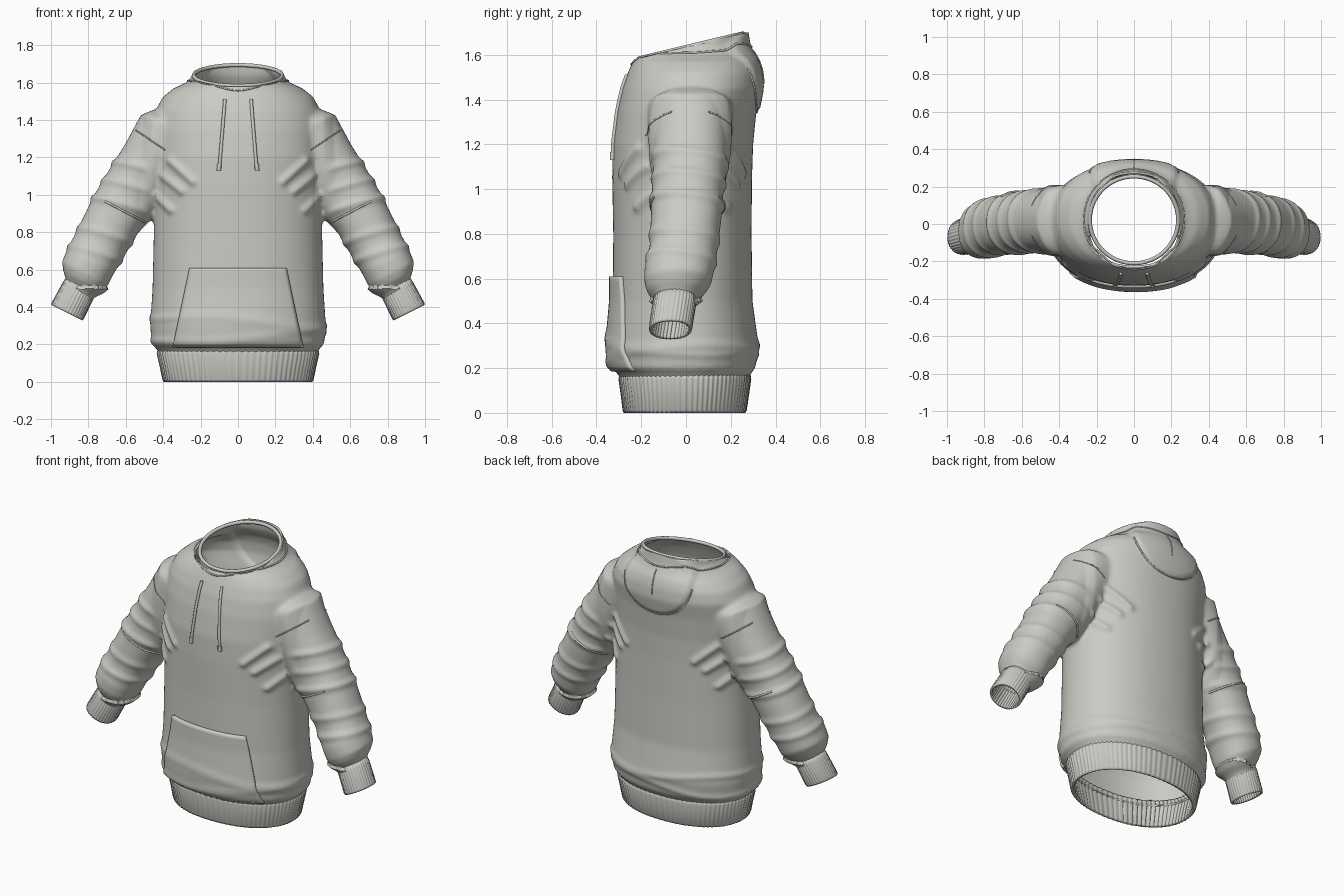
import bpy, bmesh, math
from mathutils import Vector
from mathutils.bvhtree import BVHTree

cube = bpy.data.objects.get("Cube")
if cube:
    bpy.data.objects.remove(cube)

cloth = bpy.data.materials.new("warm_grey_cloth")
cloth.use_nodes = True
COLOUR = (0.6, 0.6, 0.56, 1)
cloth.diffuse_color = COLOUR
bsdf = next(n for n in cloth.node_tree.nodes if n.type == 'BSDF_PRINCIPLED')
bsdf.inputs["Base Color"].default_value = COLOUR
bsdf.inputs["Roughness"].default_value = 0.9

AXIS = Vector((0.447, 0, -0.894))    # direction down the left sleeve
ACROSS = Vector((0.894, 0, 0.447))
X, Y = Vector((1, 0, 0)), Vector((0, 1, 0))


def finish(name, bm, thickness=0):
    mesh = bpy.data.meshes.new(name)
    bm.to_mesh(mesh)
    bm.free()
    ob = bpy.data.objects.new(name, mesh)
    bpy.context.collection.objects.link(ob)
    mesh.materials.append(cloth)
    if thickness:
        mod = ob.modifiers.new("Thickness", 'SOLIDIFY')
        mod.thickness, mod.offset = thickness, -1
    bpy.ops.object.select_all(action='DESELECT')
    ob.select_set(True)
    bpy.context.view_layer.objects.active = ob
    bpy.ops.object.shade_smooth_by_angle(angle=math.radians(50))
    return ob


def loft(bm, rings, n, side=1, caps=True, ribs=0, depth=0):
    """Join rings of (centre, u axis, v axis, u radius, v radius)."""
    loops = []
    for c, u, v, ru, rv in rings:
        loop = []
        for i in range(n):
            a = math.tau * i / n
            k = 1 + depth * math.cos(ribs * a)
            ca, sa = math.cos(a), math.sin(a)
            p = c + u * math.copysign(abs(ca) ** 0.92, ca) * ru * k \
                  + v * math.copysign(abs(sa) ** 0.92, sa) * rv * k
            loop.append(bm.verts.new((p.x * side, p.y, p.z)))
        loops.append(loop)
    for a, b in zip(loops, loops[1:]):
        for i in range(n):
            j = (i + 1) % n
            bm.faces.new((a[i], a[j], b[j], b[i]))
    if caps:
        bm.faces.new(loops[0])
        bm.faces.new(loops[-1])


def level(z, hx, front, back):
    return Vector((0, (front + back) / 2, z)), X, Y, hx, (back - front) / 2


def across(x, z, y, ru, ry):
    return Vector((x, y, z)), ACROSS, Y, ru, ry


# Torso and sleeve volumes
torso = [level(*r) for r in (
    (0.11, .40, -.275, .27), (0.17, .43, -.30, .285), (0.2, .46, -.335, .31),
    (0.3, .47, -.345, .325), (0.5, .457, -.327, .297), (0.8, .45, -.325, .293),
    (1.05, .45, -.33, .295), (1.2, .45, -.328, .30), (1.35, .45, -.308, .315),
    (1.45, .44, -.285, .335), (1.52, .405, -.26, .33), (1.57, .345, -.238, .315),
    (1.6, .275, -.22, .295), (1.64, .242, -.213, .275), (1.8, .235, -.21, .25))]
sleeve = [across(*r) for r in (
    (.20, 1.40, .02, .14, .17), (.36, 1.36, .02, .19, .19), (.46, 1.2, .018, .178, .185),
    (.55, 1.06, .015, .175, .18), (.61, .96, .005, .175, .177), (.67, .86, 0, .168, .175),
    (.735, .74, -.01, .162, .17), (.79, .64, -.03, .158, .174),
    (.82, .575, -.037, .156, .166), (.835, .53, -.045, .13, .14),
    (.85, .495, -.05, .095, .1), (.88, .44, -.057, .08, .08))]
bm = bmesh.new()
loft(bm, torso, 72)
for side in (1, -1):
    loft(bm, sleeve, 48, side)
bmesh.ops.recalc_face_normals(bm, faces=bm.faces)
body = finish("sweatshirt_body", bm)
remesh = body.modifiers.new("Blend", 'REMESH')
remesh.mode, remesh.voxel_size = 'VOXEL', 0.0125
relax = body.modifiers.new("Relax", 'SMOOTH')
relax.factor, relax.iterations = 0.5, 8
depsgraph = bpy.context.evaluated_depsgraph_get()
blended = bpy.data.meshes.new_from_object(body.evaluated_get(depsgraph))
bpy.data.objects.remove(body)

# Cut the neck, hem and wrist openings
bm = bmesh.new()
bm.from_mesh(blended)


def cut(point, normal, rule):
    faces = [f for f in bm.faces if rule(f.calc_center_median())]
    geom = set(faces) | {e for f in faces for e in f.edges} | {v for f in faces for v in f.verts}
    bmesh.ops.bisect_plane(bm, geom=list(geom), plane_co=point, plane_no=normal, clear_outer=True)


cut((0, .02, 1.64), (0, -.24, 1), lambda p: abs(p.x) < .4 and p.z > 1.4)
cut((0, 0, .145), (0, 0, -1), lambda p: abs(p.x) < .55 and p.z < .3)
for side in (1, -1):
    cut((.86 * side, 0, .475), (AXIS.x * side, 0, AXIS.z), lambda p: p.x * side > .6 and p.z < .62)


# Soft folds in the cloth
def ridge(d, width):
    return math.exp(-(d / width) ** 2)


def segment_distance(x, z, x1, z1, x2, z2):
    a, d, p = Vector((x1, z1)), Vector((x2 - x1, z2 - z1)), Vector((x, z))
    t = max(0, min(1, (p - a).dot(d) / d.length_squared))
    return (p - a - d * t).length


FOLDS = ((.36, 1.18, .24, 1.07), (.40, 1.10, .30, 1.02), (.44, 1.0, .36, .92))
bm.normal_update()
moves = []
for v in bm.verts:
    x, y, z = abs(v.co.x), v.co.y, v.co.z
    rel = Vector((x - .36, 0, z - 1.36))
    along, over = rel.dot(AXIS), rel.dot(ACROSS)
    push = 0
    if x > .46 and z > .5:
        mask = min(1, (x - .46) / .06)
        for t, amp in ((.27, .011), (.38, .01), (.49, .012), (.67, .008), (.78, .009)):
            push += mask * amp * (ridge(along - t - .15 * over - .1 * y, .022) - .35)
    elif x < .48:
        for f in FOLDS:
            push += .016 * ridge(segment_distance(x, z, *f), .02)
        if z < .45:
            wave = .03 * math.sin(5 * v.co.x + 2 * y)
            push += .007 * (ridge(z - .24 - wave, .018) + ridge(z - .32 + wave, .02))
        if y > .05 and z > 1.2:
            # Folded hood panel on the back
            r = math.hypot(x / .24, (z - 1.54) / .2)
            push += .014 * max(0, min(1, (1 - r) * 8))
    moves.append(v.normal * push)
for v, m in zip(bm.verts, moves):
    v.co += m
surface = BVHTree.FromBMesh(bm)
finish("sweatshirt_body", bm, 0.012)


def drape(x, z, face, lift=0.0):
    """Point on the cloth, seen from the front (-1) or the back (1)."""
    hit = surface.ray_cast(Vector((x, 2 * face, z)), Vector((0, -face, 0)))[0]
    return Vector((x, (hit.y if hit else 0) + lift * face, z))


def tube(name, points, radius, closed=False):
    curve = bpy.data.curves.new(name, 'CURVE')
    curve.dimensions = '3D'
    curve.bevel_depth, curve.bevel_resolution, curve.use_fill_caps = radius, 2, True
    line = curve.splines.new('POLY')
    line.points.add(len(points) - 1)
    for p, co in zip(line.points, points):
        p.co = (*co, 1)
    line.use_cyclic_u = closed
    temp = bpy.data.objects.new(name, curve)
    bpy.context.collection.objects.link(temp)
    dg = bpy.context.evaluated_depsgraph_get()
    tube_bm = bmesh.new()
    tube_bm.from_mesh(bpy.data.meshes.new_from_object(temp.evaluated_get(dg)))
    bpy.data.objects.remove(temp)
    finish(name, tube_bm)


def draped_line(name, x1, z1, x2, z2, face, radius, lift=0.0, n=24):
    tube(name, [drape(x1 + (x2 - x1) * i / n, z1 + (z2 - z1) * i / n, face, lift)
                for i in range(n + 1)], radius)


# Ribbed hem and cuffs
hem = [level(*r) for r in ((0, .395, -.277, .263), (.012, .402, -.282, .27), (.08, .416, -.29, .28),
                           (.15, .432, -.3, .29), (.17, .428, -.297, .287), (.185, .41, -.28, .27))]
bm = bmesh.new()
loft(bm, hem, 480, caps=False, ribs=80, depth=.006)
bmesh.ops.recalc_face_normals(bm, faces=bm.faces)
finish("ribbed_hem", bm, 0.018)
cuff = [across(*r) for r in ((.838, .522, -.05, .088, .092), (.855, .488, -.052, .092, .097),
                             (.91, .38, -.069, .095, .096), (.915, .37, -.07, .092, .093))]
for side, word in ((1, "left"), (-1, "right")):
    bm = bmesh.new()
    loft(bm, cuff, 216, side, caps=False, ribs=36, depth=.015)
    bmesh.ops.recalc_face_normals(bm, faces=bm.faces)
    finish(word + "_ribbed_cuff", bm, 0.012)

    # Drawstring with knotted end, shoulder and sleeve seams
    draped_line(word + "_drawstring", .07 * side, 1.51, .1 * side, 1.14, -1, .009, .004)
    draped_line(word + "_drawstring_end", .1 * side, 1.165, .102 * side, 1.13, -1, .012, .006, 4)
    for face, where in ((-1, "front"), (1, "back")):
        draped_line(f"{word}_{where}_shoulder_seam", .545 * side, 1.345, .39 * side, 1.24, face, .004)
        draped_line(f"{word}_{where}_sleeve_fold", .71 * side, .965, .5 * side, .855, face, .006)

# Front pouch pocket following the belly
bm = bmesh.new()
NU, NV = 32, 20
grid = []
for j in range(NV + 1):
    z = .185 + .425 * j / NV
    half = .35 - .09 * j / NV
    grid.append([bm.verts.new(drape(half * (2 * i / NU - 1), z, -1, .017)) for i in range(NU + 1)])
for j in range(NV):
    for i in range(NU):
        bm.faces.new((grid[j][i], grid[j][i + 1], grid[j + 1][i + 1], grid[j + 1][i]))
finish("pouch_pocket", bm, 0.024)

# Collar rim, collar seam and hood panel seams
ring = [(math.cos(math.tau * i / 72), math.sin(math.tau * i / 72)) for i in range(72)]
tube("collar_rim", [(.236 * c, .022 + .232 * s, 1.638 + .24 * .232 * s) for c, s in ring], .011, True)
seam = []
for c, s in ring:
    hit = surface.ray_cast(Vector((.268 * c, .025 + .268 * s, 3)), Vector((0, 0, -1)))[0]
    if hit:
        seam.append(hit)
tube("collar_seam", seam, .005, True)
arc = [math.pi * i / 40 for i in range(41)]
tube("hood_panel_seam", [drape(.235 * math.cos(a), 1.54 - .195 * math.sin(a), 1) for a in arc], .005)
draped_line("hood_centre_seam", 0, 1.62, 0, 1.47, 1, .004)
